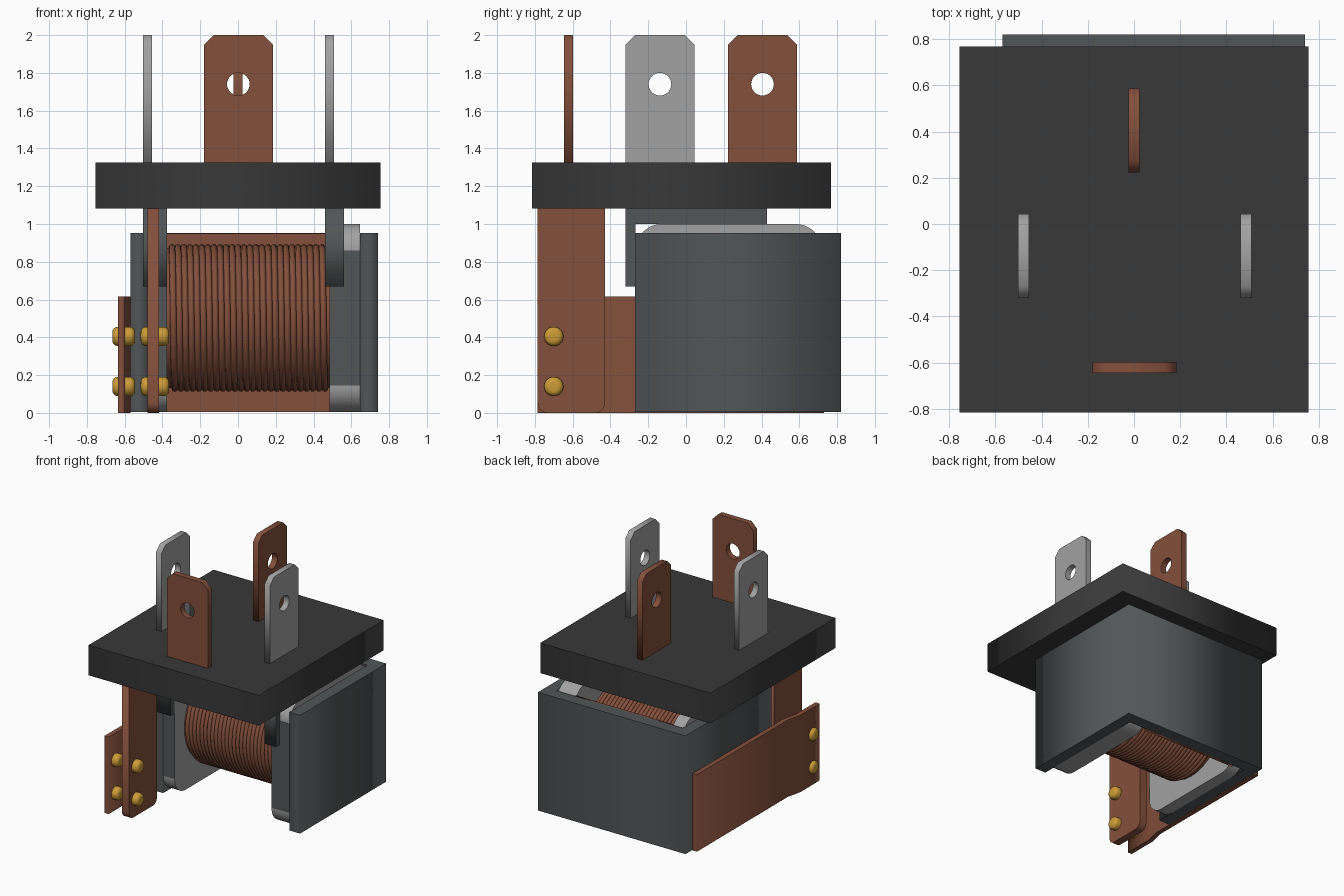
import bpy, bmesh, math
from mathutils import Matrix

if "Cube" in bpy.data.objects:
    bpy.data.objects.remove(bpy.data.objects["Cube"])


def material(name, r, g, b):
    m = bpy.data.materials.new(name)
    m.diffuse_color = (r, g, b, 1)
    m.use_nodes = True
    m.node_tree.nodes["Principled BSDF"].inputs["Base Color"].default_value = m.diffuse_color
    return m


COPPER = material("copper", 0.23, 0.08, 0.045)
STEEL = material("steel", 0.085, 0.092, 0.095)
BLACK = material("black_plastic", 0.04, 0.04, 0.04)
SILVER = material("silver", 0.36, 0.36, 0.36)
GOLD = material("gold", 0.6, 0.33, 0.04)


def add(name, me, mat, smooth=False):
    ob = bpy.data.objects.new(name, me)
    bpy.context.collection.objects.link(ob)
    me.materials.clear()
    me.materials.append(mat)
    if smooth:
        bpy.ops.object.select_all(action='DESELECT')
        bpy.context.view_layer.objects.active = ob
        ob.select_set(True)
        bpy.ops.object.shade_smooth_by_angle(angle=math.radians(35))
    return ob


def prism(name, loops, axis, lo, hi, mat, smooth=False):
    """Extrude filled 2D loops along an axis; further loops are holes."""
    cu = bpy.data.curves.new(name, 'CURVE')
    cu.dimensions, cu.fill_mode, cu.extrude = '2D', 'BOTH', (hi - lo) / 2
    for pts in loops:
        sp = cu.splines.new('POLY')
        sp.points.add(len(pts) - 1)
        for p, (u, v) in zip(sp.points, pts):
            p.co = (u, v, 0, 1)
        sp.use_cyclic_u = True
    tmp = bpy.data.objects.new("tmp", cu)
    bpy.context.collection.objects.link(tmp)
    deps = bpy.context.evaluated_depsgraph_get()
    me = bpy.data.meshes.new_from_object(tmp.evaluated_get(deps))
    bpy.data.objects.remove(tmp)
    mid = (lo + hi) / 2
    rows = {'x': ((0, 0, 1, mid), (1, 0, 0, 0), (0, 1, 0, 0)),
            'y': ((1, 0, 0, 0), (0, 0, -1, mid), (0, 1, 0, 0)),
            'z': ((1, 0, 0, 0), (0, 1, 0, 0), (0, 0, 1, mid))}[axis]
    me.transform(Matrix(rows + ((0, 0, 0, 1),)))
    bm = bmesh.new()
    bm.from_mesh(me)
    bmesh.ops.remove_doubles(bm, verts=bm.verts, dist=1e-5)
    bmesh.ops.recalc_face_normals(bm, faces=bm.faces)
    bm.to_mesh(me)
    bm.free()
    return add(name, me, mat, smooth)


def rect(u0, u1, v0, v1):
    return [(u0, v0), (u1, v0), (u1, v1), (u0, v1)]


def round_rect(u0, u1, v0, v1, r, top=True, n=10):
    pts = []
    corners = [(u1 - r, v0 + r, -90), (u1 - r, v1 - r, 0),
               (u0 + r, v1 - r, 90), (u0 + r, v0 + r, 180)]
    for i, (cu, cv, a0) in enumerate(corners):
        if not top and i in (1, 2):
            pts.append((u1, v1) if i == 1 else (u0, v1))
            continue
        for k in range(n + 1):
            a = math.radians(a0 + 90 * k / n)
            pts.append((cu + r * math.cos(a), cv + r * math.sin(a)))
    return pts


def circle(cu, cv, r, n=32):
    return [(cu + r * math.cos(2 * math.pi * k / n),
             cv + r * math.sin(2 * math.pi * k / n)) for k in range(n)]


def cylinder_x(name, x0, x1, y, z, r, mat, bevel=0):
    bm = bmesh.new()
    bmesh.ops.create_cone(bm, cap_ends=True, segments=32, radius1=r, radius2=r, depth=x1 - x0)
    if bevel:
        rims = [e for e in bm.edges if abs(e.verts[0].co.z - e.verts[1].co.z) < 1e-5]
        bmesh.ops.bevel(bm, geom=rims, offset=bevel, segments=4, profile=0.5, affect='EDGES')
    bm.transform(Matrix.Translation(((x0 + x1) / 2, y, z)) @ Matrix.Rotation(math.pi / 2, 4, 'Y'))
    me = bpy.data.meshes.new(name)
    bm.to_mesh(me)
    bm.free()
    return add(name, me, mat, True)


# Base plate
prism("base_plate", [rect(-0.755, 0.755, -0.815, 0.768)], 'z', 1.083, 1.325, BLACK)

# Four blade terminals with chamfered tips and holes
def blade(name, c, axis, lo, hi, mat):
    a, b = c - 0.182, c + 0.182
    tip = [(a, 1.25), (b, 1.25), (b, 1.95), (b - 0.05, 2), (a + 0.05, 2), (a, 1.95)]
    prism(name, [tip, circle(c, 1.74, 0.06)], axis, lo, hi, mat)


blade("left_terminal", -0.138, 'x', -0.503, -0.455, SILVER)
blade("right_terminal", -0.138, 'x', 0.46, 0.508, SILVER)
blade("back_terminal", 0.405, 'x', -0.024, 0.024, COPPER)
blade("front_terminal", 0.002, 'y', -0.645, -0.597, COPPER)

# U-shaped steel yoke, open at the front
prism("yoke", [[(-0.57, -0.27), (-0.475, -0.27), (-0.475, 0.72), (0.645, 0.72),
                (0.645, -0.27), (0.74, -0.27), (0.74, 0.82), (-0.57, 0.82)]],
      'z', 0.005, 0.953, STEEL)

# Bobbin flanges with steel front faces, and the strips up to the base plate
strip = [(-0.32, 0.67), (-0.268, 0.67), (-0.268, 1.0), (0.43, 1.0), (0.43, 1.09), (-0.32, 1.09)]
for side, x0, x1, s0, s1 in (("left", -0.475, -0.375, -0.503, -0.375),
                             ("right", 0.485, 0.645, 0.46, 0.56)):
    prism(side + "_bobbin_flange", [round_rect(-0.268, 0.72, 0.005, 1.0, 0.14)],
          'x', x0, x1, SILVER, True)
    prism(side + "_flange_front", [rect(x0, x1, 0.145, 0.86)], 'y', -0.271, -0.262, STEEL)
    prism(side + "_connector_strip", [strip], 'x', s0, s1, STEEL)

# Coil: core and helical winding
CY, CZ, TURNS, N, WIRE = 0.225, 0.503, 26, 32, 0.0175
cylinder_x("coil_core", -0.375, 0.485, CY, CZ, 0.37, COPPER)
cu = bpy.data.curves.new("coil_winding", 'CURVE')
cu.dimensions, cu.bevel_depth, cu.bevel_resolution, cu.use_fill_caps = '3D', WIRE, 2, True
sp = cu.splines.new('POLY')
sp.points.add(TURNS * N)
for i, p in enumerate(sp.points):
    a = 2 * math.pi * i / N
    x = -0.358 + 0.826 * i / (TURNS * N)
    p.co = (x, CY + 0.374 * math.cos(a), CZ + 0.374 * math.sin(a), 1)
cu.materials.append(COPPER)
bpy.context.collection.objects.link(bpy.data.objects.new("coil_winding", cu))

# Copper sheet lining the back of the yoke
prism("back_sheet", [rect(-0.375, 0.485, 0.005, 0.95)], 'y', 0.7, 0.722, COPPER)

# Fixed contact leg
prism("fixed_contact_leg", [round_rect(-0.785, -0.428, 0, 1.09, 0.055, top=False)],
      'x', -0.48, -0.418, COPPER)

# Moving contact spring with a small outward step near the front
prism("contact_spring", [[(-0.57, 0.73), (-0.608, 0.73), (-0.608, -0.42), (-0.636, -0.54),
                          (-0.636, -0.785), (-0.598, -0.785), (-0.598, -0.54), (-0.57, -0.42)]],
      'z', 0, 0.617, COPPER)

# Gold contact rivets
for row, z in (("lower", 0.14), ("upper", 0.405)):
    cylinder_x(row + "_spring_rivet", -0.665, -0.545, -0.7, z, 0.051, GOLD, 0.028)
    cylinder_x(row + "_leg_rivet", -0.515, -0.365, -0.7, z, 0.051, GOLD, 0.028)
